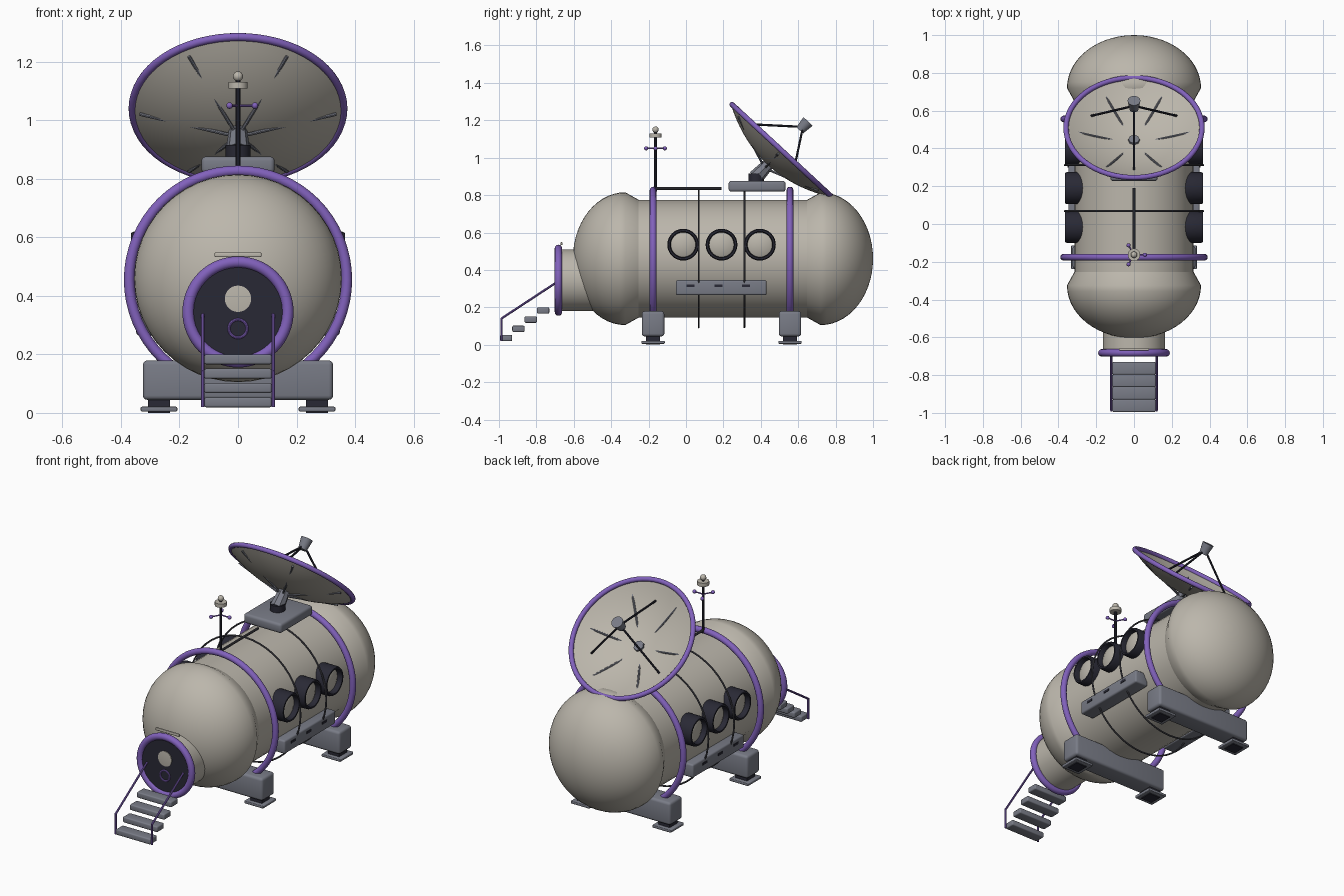
import bpy, bmesh, math
from mathutils import Vector, Matrix

if "Cube" in bpy.data.objects:
    bpy.data.objects.remove(bpy.data.objects["Cube"])


def material(name, r, g, b):
    m = bpy.data.materials.new(name)
    m.use_nodes = True
    m.diffuse_color = (r, g, b, 1)
    bsdf = m.node_tree.nodes["Principled BSDF"]
    bsdf.inputs["Base Color"].default_value = (r, g, b, 1)
    bsdf.inputs["Roughness"].default_value = 0.6
    return m


CREAM = material("warm_grey_hull", 0.50, 0.47, 0.41)
PURPLE = material("purple_trim", 0.22, 0.12, 0.50)
GREY = material("blue_grey_metal", 0.19, 0.20, 0.24)
DARK = material("dark_navy", 0.022, 0.022, 0.035)
STEEL = material("dark_steel", 0.07, 0.07, 0.085)


def finish(name, bm, mat, matrix, smooth=True):
    mesh = bpy.data.meshes.new(name)
    bmesh.ops.recalc_face_normals(bm, faces=bm.faces)
    bm.to_mesh(mesh)
    bm.free()
    ob = bpy.data.objects.new(name, mesh)
    bpy.context.collection.objects.link(ob)
    mesh.materials.append(mat)
    ob.matrix_world = matrix
    if smooth:
        bpy.ops.object.select_all(action='DESELECT')
        ob.select_set(True)
        bpy.context.view_layer.objects.active = ob
        bpy.ops.object.shade_smooth_by_angle(angle=math.radians(35))
    return ob


def place(loc, axis=(0, 0, 1)):
    return Matrix.Translation(loc) @ Vector(axis).to_track_quat('Z', 'Y').to_matrix().to_4x4()


def lathe(name, profile, mat, matrix, seg=32, closed=False):
    """Spin (radius, height) points around local z."""
    bm = bmesh.new()
    vs = [bm.verts.new((r, 0, h)) for r, h in profile]
    pairs = list(zip(vs, vs[1:])) + ([(vs[-1], vs[0])] if closed else [])
    es = [bm.edges.new(p) for p in pairs]
    bmesh.ops.spin(bm, geom=vs + es, axis=(0, 0, 1), cent=(0, 0, 0),
                   angle=math.tau, steps=seg)
    bmesh.ops.remove_doubles(bm, verts=bm.verts, dist=1e-5)
    return finish(name, bm, mat, matrix)


def drum(name, r, h0, h1, mat, matrix, r2=None, seg=32):
    r2 = r if r2 is None else r2
    return lathe(name, [(0, h0), (r, h0), (r2, h1), (0, h1)], mat, matrix, seg)


def torus(name, major, minor, mat, matrix, seg=64, sides=12):
    ring = [(major + minor * math.cos(math.tau * i / sides),
             minor * math.sin(math.tau * i / sides)) for i in range(sides)]
    return lathe(name, ring, mat, matrix, seg, closed=True)


def rod(name, a, b, r, mat, r2=None):
    a, b = Vector(a), Vector(b)
    return drum(name, r, 0, (b - a).length, mat, place(a, b - a), r2, 8)


def ball(name, r, mat, loc):
    bm = bmesh.new()
    bmesh.ops.create_uvsphere(bm, u_segments=16, v_segments=10, radius=r)
    return finish(name, bm, mat, Matrix.Translation(loc))


def box(name, size, loc, mat, bevel=0.0):
    bm = bmesh.new()
    bmesh.ops.create_cube(bm, size=1)
    bmesh.ops.scale(bm, vec=size, verts=bm.verts)
    if bevel:
        bmesh.ops.bevel(bm, geom=bm.edges[:], offset=bevel, segments=3,
                        profile=0.5, affect='EDGES')
    return finish(name, bm, mat, Matrix.Translation(loc), bevel > 0)


# Hull: cylinder with a bulging dome at each end
AXIS_Z, R, DOME_R, DOME_L = 0.46, 0.315, 0.355, 0.28
Y = (0, 1, 0)
lathe("hull_cylinder", [(R, -0.27), (R, 0.66)], CREAM, place((0, 0, AXIS_Z), Y), 48)
for name, y, s in (("front_dome", -0.325, -1), ("rear_dome", 0.72, 1)):
    dome = [(DOME_R * math.cos(i * math.pi / 28), DOME_L * math.sin(i * math.pi / 28))
            for i in range(14)] + [(0, DOME_L)]
    lathe(name, [(R - 0.01, -0.09)] + dome, CREAM, place((0, y, AXIS_Z), (0, s, 0)), 48)

# Hoops around the hull
for name, y in (("front_hoop", -0.176), ("rear_hoop", 0.556)):
    torus(name, 0.372, 0.018, PURPLE, place((0, y, AXIS_Z - 0.005), Y))
for name, y in (("front_cable_band", 0.068), ("rear_cable_band", 0.312)):
    torus(name, 0.367, 0.005, STEEL, place((0, y, AXIS_Z), Y), 48, 8)
rod("top_rail", (0, -0.165, 0.835), (0, 0.19, 0.835), 0.007, STEEL)

# Support beams and feet
for end, y in (("front", -0.176), ("rear", 0.556)):
    box(end + "_support_beam", (0.65, 0.12, 0.135), (0, y, 0.112), GREY, 0.015)
    for side, x in (("left", 0.27), ("right", -0.27)):
        box(f"{end}_{side}_foot_pad", (0.125, 0.125, 0.016), (x, y, 0.013), GREY, 0.004)
        box(f"{end}_{side}_foot_stem", (0.075, 0.075, 0.06), (x, y, 0.03), DARK)

# Portholes and side lockers
for side, s in (("left", 1), ("right", -1)):
    for i in range(3):
        frame = place((0, -0.015 + 0.205 * i, 0.535), (s, 0, 0))
        lathe(f"{side}_porthole_frame_{i + 1}",
              [(0.066, 0.27), (0.085, 0.27), (0.085, 0.355), (0.080, 0.366),
               (0.071, 0.366), (0.066, 0.355)], DARK, frame, 32, closed=True)
        lathe(f"{side}_porthole_glass_{i + 1}",
              [(0.068, 0.28), (0.068, 0.335), (0.045, 0.345), (0, 0.35)], CREAM, frame)
        box(f"{side}_locker_slot_{i + 1}", (0.008, 0.042, 0.014),
            (s * 0.347, 0.025 + 0.148 * i, 0.316), DARK)
    box(side + "_locker", (0.09, 0.485, 0.08), (s * 0.303, 0.188, 0.305), GREY, 0.01)

# Entry tunnel, door and its details
door = place((0, 0, 0.345), (0, -1, 0))
drum("entry_tunnel", 0.165, 0.45, 0.68, CREAM, door, seg=40)
torus("door_ring", 0.17, 0.02, PURPLE, place((0, -0.682, 0.345), Y))
drum("door_panel", 0.152, 0.67, 0.69, DARK, door, seg=40)
lathe("door_window", [(0.045, 0.685), (0.045, 0.694), (0, 0.698)], CREAM,
      place((0, 0, 0.39), (0, -1, 0)))
torus("door_wheel", 0.031, 0.005, PURPLE, place((0, -0.692, 0.288), Y), 32, 8)
box("door_lamp_bar", (0.16, 0.012, 0.016), (0, -0.665, 0.54), CREAM, 0.004)

# Steps and handrails
for i in range(4):
    box(f"step_{i + 1}", (0.23, 0.066, 0.034),
        (0, -0.962 + 0.066 * i, 0.036 + 0.049 * i), GREY, 0.007)
for side, x in (("left", 0.12), ("right", -0.12)):
    rod(side + "_handrail", (x, -0.69, 0.335), (x, -0.987, 0.14), 0.006, PURPLE)
    rod(side + "_handrail_post", (x, -0.987, 0.02), (x, -0.987, 0.143), 0.006, PURPLE)

# Antenna mast with three arms
MAST_Y = -0.163
rod("mast", (0, MAST_Y, 0.82), (0, MAST_Y, 1.14), 0.008, DARK)
drum("mast_disc", 0.033, 1.108, 1.13, CREAM, place((0, MAST_Y, 0)), seg=24)
ball("mast_tip", 0.017, CREAM, (0, MAST_Y, 1.15))
for i in range(3):
    a = math.tau * i / 3
    tip = (0.058 * math.cos(a), MAST_Y + 0.058 * math.sin(a), 1.05)
    rod(f"mast_arm_{i + 1}", (0, MAST_Y, 1.05), tip, 0.004, PURPLE)
    ball(f"mast_arm_ball_{i + 1}", 0.011, PURPLE, tip)

# Dish pedestal
box("dish_pedestal", (0.25, 0.305, 0.058), (0, 0.38, 0.847), GREY, 0.015)
drum("dish_turntable", 0.042, 0.87, 0.915, DARK, place((0, 0.375, 0)), seg=20)
rod("dish_neck", (0, 0.372, 0.893), (0, 0.45, 0.976), 0.042, GREY, 0.03)

# Dish bowl, rim, ribs and feed
DISH = Matrix.Translation((0, 0.51, 1.04)) @ Matrix.Rotation(math.radians(-42.8), 4, 'X')
DISH_R, DEPTH = 0.36, 0.10


def bowl(r):
    return DEPTH * ((r / DISH_R) ** 2 - 1)


def dish_point(angle, r, h):
    return DISH @ Vector((r * math.cos(angle), r * math.sin(angle), h))


radii = [DISH_R * i / 10 for i in range(11)]
lathe("dish_bowl", [(r, bowl(r)) for r in radii]
      + [(r, bowl(r) - 0.007) for r in reversed(radii)], CREAM, DISH, 48)
torus("dish_rim", DISH_R, 0.014, PURPLE, DISH)
for i in range(6):
    a = math.tau * i / 6
    rod(f"dish_rib_{i + 1}", dish_point(a, 0.03, -0.122),
        dish_point(a, 0.335, -0.026), 0.006, GREY)
feed = DISH @ Vector((0, 0, 0.17))
for i in range(3):
    a = math.tau * i / 3 - math.pi / 2
    rod(f"feed_strut_{i + 1}", dish_point(a, 0.26, bowl(0.26)), feed, 0.006, DARK)
drum("feed_horn", 0.024, 0.145, 0.21, GREY, DISH, 0.034, 20)
